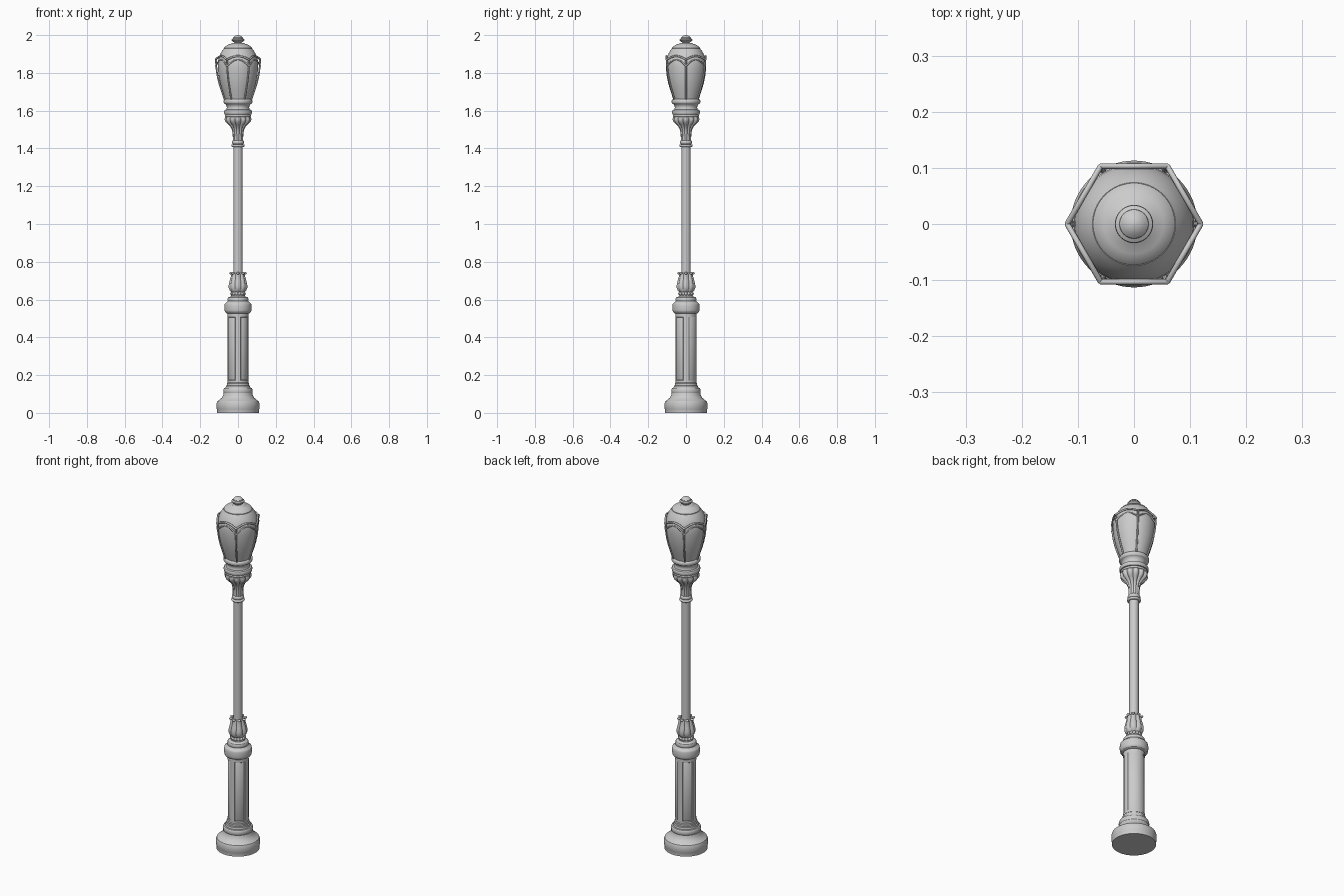
import bpy, bmesh
from math import sin, cos, pi, radians, tau
from mathutils import Vector

cube = bpy.data.objects.get("Cube")
if cube:
    bpy.data.objects.remove(cube, do_unlink=True)

# One grey painted metal for everything
grey = bpy.data.materials.new("grey metal")
grey.use_nodes = True
colour = (0.6, 0.6, 0.6, 1)
grey.diffuse_color = colour
grey.node_tree.nodes["Principled BSDF"].inputs["Base Color"].default_value = colour


def finish(obj, angle=32):
    obj.data.materials.append(grey)
    bpy.ops.object.select_all(action="DESELECT")
    obj.select_set(True)
    bpy.context.view_layer.objects.active = obj
    if obj.type == "MESH":
        bpy.ops.object.shade_smooth_by_angle(angle=radians(angle))
    return obj


def from_bmesh(name, bm, angle=32):
    bmesh.ops.recalc_face_normals(bm, faces=bm.faces)
    mesh = bpy.data.meshes.new(name)
    bm.to_mesh(mesh)
    bm.free()
    obj = bpy.data.objects.new(name, mesh)
    bpy.context.collection.objects.link(obj)
    return finish(obj, angle)


def lathe_bmesh(profile, steps=64, lobes=0):
    """Revolve (radius, height[, lobe depth]) points and cap both ends."""
    bm = bmesh.new()
    rings = []
    for radius, z, *depth in profile:
        cut = depth[0] if depth else 0
        ring = []
        for i in range(steps):
            a = tau * i / steps
            r = radius - cut * (1 - abs(cos(lobes * a / 2)))
            ring.append(bm.verts.new((r * cos(a), r * sin(a), z)))
        rings.append(ring)
    for low, high in zip(rings, rings[1:]):
        for i in range(steps):
            j = (i + 1) % steps
            bm.faces.new((low[i], low[j], high[j], high[i]))
    bm.faces.new(rings[0][::-1])
    bm.faces.new(rings[-1])
    return bm


def lathe(name, profile, steps=64, lobes=0):
    return from_bmesh(name, lathe_bmesh(profile, steps, lobes))


def round_band(radius, z0, z1, bulge, steps=8):
    """Half-round moulding profile."""
    mid, half = (z0 + z1) / 2, (z1 - z0) / 2
    return [(radius + bulge * sin(pi * i / steps), mid - half * cos(pi * i / steps))
            for i in range(steps + 1)]


def rods(name, paths, thickness):
    """Round bars along smooth paths."""
    data = bpy.data.curves.new(name, "CURVE")
    data.dimensions = "3D"
    data.bevel_depth = thickness
    data.bevel_resolution = 2
    data.resolution_u = 4
    data.use_fill_caps = True
    for path in paths:
        spline = data.splines.new("BEZIER")
        spline.bezier_points.add(len(path) - 1)
        for point, co in zip(spline.bezier_points, path):
            point.co = co
            point.handle_left_type = point.handle_right_type = "AUTO"
    obj = bpy.data.objects.new(name, data)
    bpy.context.collection.objects.link(obj)
    finish(obj)
    bpy.ops.object.convert(target="MESH")
    bpy.ops.object.shade_smooth()
    return obj


def polar(radius, angle, z):
    return Vector((radius * cos(angle), radius * sin(angle), z))


# Foot and its stepped mouldings
lathe("foot", [(.111, 0), (.111, .018), (.113, .022), (.113, .052), (.109, .062),
               (.098, .069), (.086, .08), (.079, .092), (.076, .104)])
lathe("foot_collar", round_band(.07, .1, .132, .007))
lathe("column_foot", [(.066, .13), (.064, .143), (.059, .146), (.059, .156), (.055, .16)])

# Column with four sunken panels
bm = lathe_bmesh([(.055, .15), (.055, .172), (.055, .508), (.055, .54)], 72)
for quarter in range(4):
    facing = polar(1, pi / 4 + quarter * pi / 2, 0)
    panel = [f for f in bm.faces if len(f.verts) == 4
             and abs(f.calc_center_median().z - .34) < .05
             and f.calc_center_median().xy.normalized().dot(facing.xy) > cos(radians(30))]
    bmesh.ops.inset_region(bm, faces=panel, thickness=.003, depth=-.004)
    bmesh.ops.inset_region(bm, faces=panel, thickness=.002, depth=.001)
from_bmesh("column", bm)

# Mouldings above the column
lathe("column_cap", [(.055, .525), (.066, .531)] + round_band(.068, .535, .58, .004)
      + [(.058, .588), (.055, .592)])
lathe("column_neck", round_band(.05, .588, .612, .005) + [(.036, .618), (.034, .64)])

# Leaf cup with beads and curled tips
beads = bmesh.new()
for i in range(14):
    ball = bmesh.ops.create_uvsphere(beads, u_segments=10, v_segments=6, radius=.009)
    bmesh.ops.translate(beads, verts=ball["verts"], vec=polar(.033, tau * i / 14, .631))
from_bmesh("bead_ring", beads, 60)
lathe("leaf_cup", [(.034, .638, .002), (.043, .646, .004), (.049, .662, .006),
                   (.049, .678, .006), (.044, .7, .006), (.038, .722, .005),
                   (.038, .735, .006), (.034, .74, .006), (.024, .738)], 96, 8)
tips = bmesh.new()
for i in range(8):
    tip = bmesh.ops.create_uvsphere(tips, u_segments=12, v_segments=8, radius=.009)
    for v in tip["verts"]:
        v.co.z *= .7
    bmesh.ops.translate(tips, verts=tip["verts"], vec=polar(.038, tau * i / 8, .739))
from_bmesh("leaf_tips", tips, 60)

# Pole and the ring near its top
lathe("pole", [(.024, .72), (.024, 1.42)], 32)
lathe("pole_ring", round_band(.028, 1.408, 1.422, .007)
      + round_band(.026, 1.422, 1.442, .006), 48)

# Fluted cup under the lantern
lathe("fluted_cup", [(.027, 1.435, .002), (.028, 1.47, .003), (.031, 1.495, .004),
                     (.039, 1.513, .006), (.054, 1.528, .009), (.066, 1.54, .01),
                     (.071, 1.553, .01), (.069, 1.566, .008), (.06, 1.572)], 120, 12)
lathe("lantern_seat", round_band(.064, 1.568, 1.58, .005)
      + round_band(.069, 1.58, 1.604, .005)
      + [(.062, 1.606), (.059, 1.615), (.06, 1.625), (.066, 1.634)]
      + round_band(.069, 1.636, 1.66, .007) + [(.066, 1.662)])

# Globe and stepped cap
lathe("globe", [(.066, 1.655), (.074, 1.68), (.084, 1.71), (.094, 1.745), (.102, 1.785),
                (.106, 1.82), (.107, 1.845), (.105, 1.868), (.099, 1.888), (.09, 1.907),
                (.081, 1.921), (.074, 1.93)])
lathe("cap", [(.073, 1.928), (.073, 1.933), (.066, 1.941), (.053, 1.949), (.035, 1.955),
              (.033, 1.957), (.02, 1.959), (.018, 1.963)])
lathe("finial", [(.018, 1.961), (.028, 1.966), (.034, 1.973), (.033, 1.978), (.026, 1.982),
                 (.025, 1.987), (.019, 1.993), (.01, 1.998), (.001, 2)], 40)

# Six-sided cage: ribs at the corners, a pair of arches along each side
rib_shape = [(.071, 1.66), (.088, 1.71), (.104, 1.765), (.113, 1.815), (.117, 1.865)]
rods("cage_ribs", [[polar(r, i * pi / 3, z) for r, z in rib_shape] for i in range(6)], .0045)


def arches(name, radius, base, rise, thickness):
    paths = []
    for i in range(6):
        a, b = polar(radius, i * pi / 3, 0), polar(radius, (i + 1) * pi / 3, 0)
        paths.append([a.lerp(b, k / 8) + Vector((0, 0, base + rise * sin(pi * k / 8)))
                      for k in range(9)])
    rods(name, paths, thickness)


arches("cage_top_arches", .119, 1.87, .019, .005)
arches("cage_lower_arches", .118, 1.836, .034, .004)
